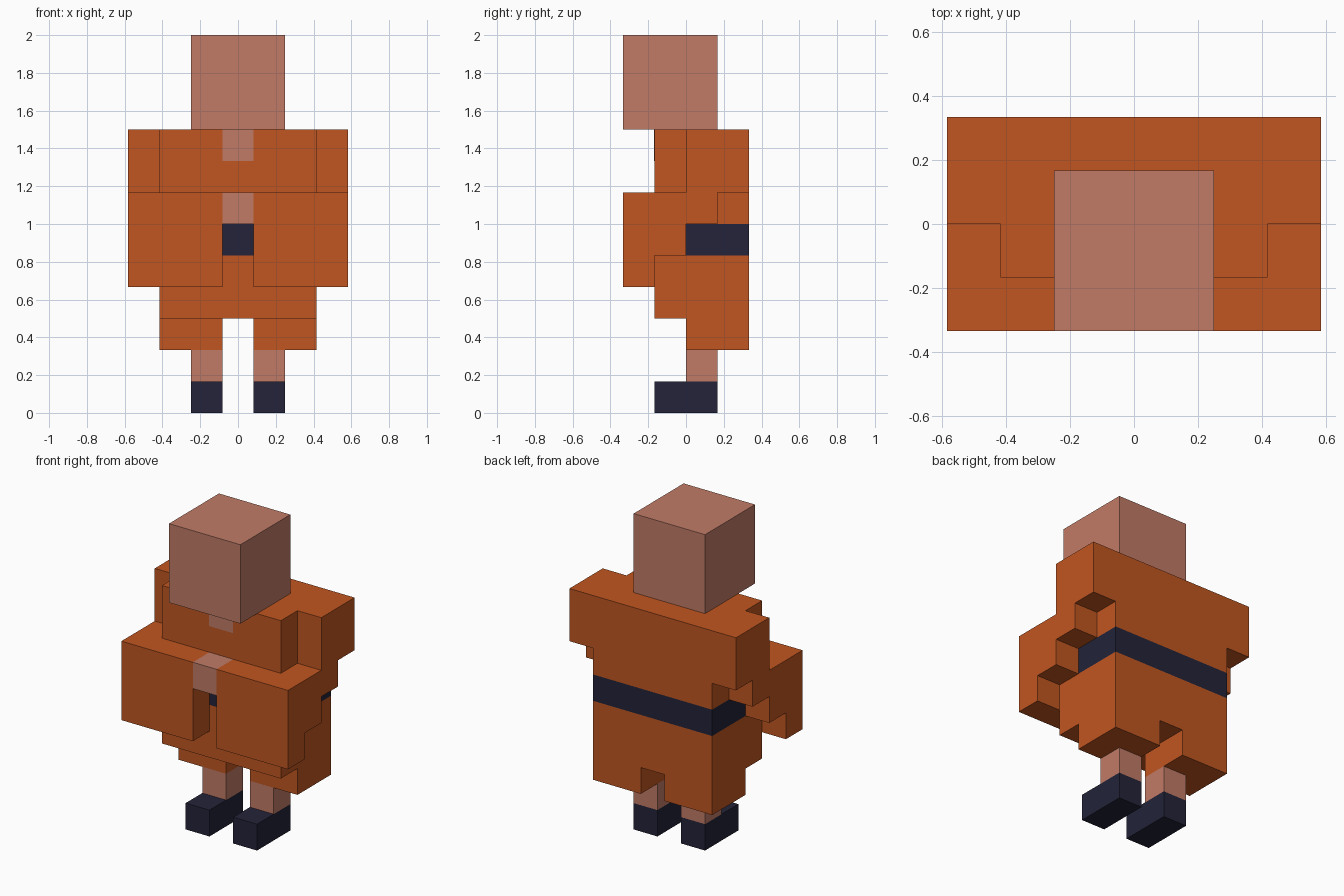
import bpy
import bmesh

cube = bpy.data.objects.get("Cube")
if cube:
    bpy.data.objects.remove(cube, do_unlink=True)

U = 1 / 6  # one block of the figure


def srgb(c):
    c /= 255
    return c / 12.92 if c <= 0.04045 else ((c + 0.055) / 1.055) ** 2.4


def make_material(name, rgb):
    col = [srgb(c) for c in rgb] + [1.0]
    mat = bpy.data.materials.new(name)
    mat.use_nodes = True
    mat.diffuse_color = col
    bsdf = next(n for n in mat.node_tree.nodes if n.type == 'BSDF_PRINCIPLED')
    bsdf.inputs["Base Color"].default_value = col
    bsdf.inputs["Roughness"].default_value = 0.9
    return mat


ORANGE = make_material("orange cloth", (193, 86, 33))
SKIN = make_material("skin", (193, 123, 103))
NAVY = make_material("dark navy", (35, 35, 58))


def prism(name, profile, x0, x1, mat):
    """Extrude a (y, z) profile from x0 to x1, all in block units."""
    bm = bmesh.new()
    face = bm.faces.new([bm.verts.new((x0 * U, y * U, z * U)) for y, z in profile])
    new = bmesh.ops.extrude_face_region(bm, geom=[face])["geom"]
    verts = [v for v in new if isinstance(v, bmesh.types.BMVert)]
    bmesh.ops.translate(bm, verts=verts, vec=((x1 - x0) * U, 0, 0))
    bmesh.ops.recalc_face_normals(bm, faces=bm.faces)
    mesh = bpy.data.meshes.new(name)
    bm.to_mesh(mesh)
    bm.free()
    mesh.materials.append(mat)
    obj = bpy.data.objects.new(name, mesh)
    bpy.context.collection.objects.link(obj)
    return obj


def box(name, x, y, z, mat):
    (y0, y1), (z0, z1) = y, z
    return prism(name, [(y0, z0), (y1, z0), (y1, z1), (y0, z1)], x[0], x[1], mat)


# Head and body, stacked from the top down
box("head", (-1.5, 1.5), (-2, 1), (9, 12), SKIN)
box("chest", (-2.5, 2.5), (-1, 2), (7, 9), ORANGE)
box("neck_opening", (-0.5, 0.5), (-1.02, -1), (8, 9), SKIN)
box("waist", (-2.5, 2.5), (-1, 2), (6, 7), ORANGE)
box("belt", (-2.5, 2.5), (-1, 2), (5, 6), NAVY)
box("skirt", (-2.5, 2.5), (-1, 2), (3, 5), ORANGE)

# Clasped hands between the sleeves
box("hands", (-0.5, 0.5), (-2, -1), (6, 7), SKIN)

# Hanging sleeve, stepping up towards the back
SLEEVE = [(-2, 4), (-1, 4), (-1, 5), (0, 5), (0, 6), (1, 6), (1, 7), (-2, 7)]

# Paired parts
for side, s in (("left", 1), ("right", -1)):
    def span(a, b):
        return sorted((s * a, s * b))

    box(side + "_shoulder", span(2.5, 3.5), (0, 2), (7, 9), ORANGE)
    prism(side + "_sleeve", SLEEVE, *span(0.5, 3.5), ORANGE)
    box(side + "_trouser_leg", span(0.5, 2.5), (0, 2), (2, 3), ORANGE)
    box(side + "_ankle", span(0.5, 1.5), (0, 1), (1, 2), SKIN)
    box(side + "_shoe", span(0.5, 1.5), (-1, 1), (0, 1), NAVY)
